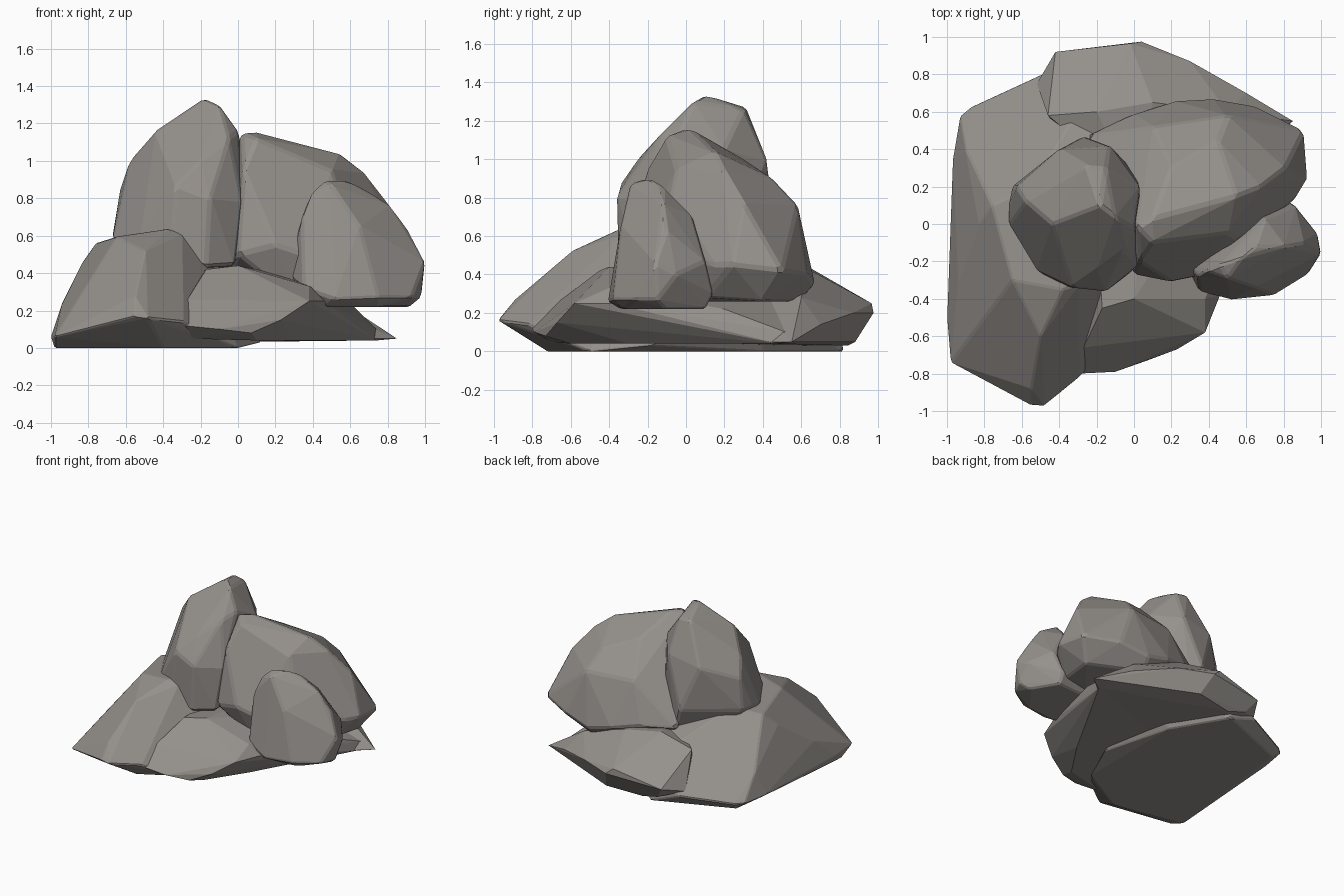
import bpy, bmesh, math

stone = bpy.data.materials.new("warm grey stone")
stone.diffuse_color = (0.30, 0.28, 0.26, 1)


def rock(name, points, chip):
    """Faceted boulder: convex hull of a few corner points with chipped edges."""
    bm = bmesh.new()
    for p in points:
        bm.verts.new(p)
    hull = bmesh.ops.convex_hull(bm, input=bm.verts[:])
    spare = {v for v in hull["geom_interior"] + hull["geom_unused"]
             if isinstance(v, bmesh.types.BMVert)}
    bmesh.ops.delete(bm, geom=list(spare), context='VERTS')
    bmesh.ops.dissolve_limit(bm, angle_limit=math.radians(5),
                             verts=bm.verts[:], edges=bm.edges[:])
    bmesh.ops.recalc_face_normals(bm, faces=bm.faces[:])
    me = bpy.data.meshes.new(name)
    bm.to_mesh(me)
    bm.free()
    me.materials.append(stone)
    ob = bpy.data.objects.new(name, me)
    bpy.context.collection.objects.link(ob)
    if chip:
        bev = ob.modifiers.new("chipped edges", 'BEVEL')
        bev.width = chip
        bev.segments = 1
        bev.limit_method = 'ANGLE'
        bev.angle_limit = math.radians(18)
    return ob


# Upright rock with a slanted ridge
rock("tall_rock", [
    (-.18, .10, 1.335), (-.10, .04, 1.30), (-.25, .31, 1.27), (-.15, .30, 1.26),
    (-.44, 0, 1.16), (0, -.02, 1.16), (-.05, -.14, 1.12), (-.58, .12, 1.0),
    (.03, .20, 1.05), (-.20, -.25, 1.0), (-.13, .42, 1.0), (-.40, .40, .95),
    (-.63, .20, .85), (-.33, -.34, .87), (-.15, -.36, .80), (.02, -.22, .78),
    (-.67, .10, .60), (-.65, .20, .60), (-.27, .47, .60), (-.52, -.25, .60),
    (-.67, 0, .58), (.02, .26, .60), (-.02, -.26, .44), (-.17, -.35, .43),
    (-.35, -.34, .50), (-.50, .20, .40), (-.20, .42, .40)], .014)

# Largest boulder, overhanging at the back right
rock("big_boulder", [
    (.02, -.02, 1.15), (.10, .03, 1.155), (.10, -.10, 1.12), (.55, .15, 1.04),
    (.20, .30, 1.0), (.68, .20, .94), (.45, .45, .90), (.81, .30, .77),
    (.50, .58, .76), (.10, .52, .76), (.03, -.20, .95), (.50, -.05, .95),
    (.91, .50, .42), (.93, .24, .45), (.87, .14, .45), (.65, .63, .40),
    (.42, .67, .35), (.22, .66, .40), (-.25, .47, .45), (0, .59, .45),
    (.35, -.28, .50), (.20, -.31, .55), (0, -.27, .50), (.55, -.08, .80),
    (.80, .40, .26), (.40, .59, .26), (.30, -.20, .26), (-.10, .30, .26),
    (.75, .10, .28)], .015)

# Small rounded boulder on the right
rock("small_boulder", [
    (.46, -.22, .895), (.58, -.18, .895), (.65, -.12, .86), (.50, -.29, .87),
    (.39, -.25, .83), (.81, -.12, .77), (.34, -.28, .70), (.29, -.22, .50),
    (.65, -.34, .65), (.91, -.10, .63), (.70, .03, .71), (1.0, -.16, .46),
    (.98, -.05, .40), (.86, .10, .47), (.28, -.22, .38), (.35, -.36, .32),
    (.52, -.405, .26), (.75, -.38, .27), (.93, -.27, .27), (.98, -.15, .27),
    (.92, -.10, .22), (.80, .14, .30), (.50, .12, .30), (.47, -.34, .22),
    (.75, -.32, .22), (.80, .10, .22), (.55, .08, .22)], .012)

# Broad sloping base rock on the left
rock("left_base_rock", [
    (-.98, -.60, 0), (-.40, -.72, 0), (0, -.50, 0), (0, .40, 0), (.12, -.20, .03),
    (-.25, .82, 0), (-.85, .58, 0), (-1, -.50, .06), (-.98, -.74, .06),
    (-.55, -.97, .17), (-.48, -.975, .16), (-.29, -.82, .14), (-.93, .58, .06),
    (-.87, .63, .06), (-.97, .35, .06), (-.50, .80, .09), (-.94, -.30, .24),
    (-.90, .40, .24), (-.83, 0, .46), (-.76, .10, .56), (-.65, -.30, .595),
    (-.55, -.88, .28), (-.50, -.60, .52), (-.38, -.35, .635), (-.30, -.33, .615),
    (-.17, -.34, .43), (-.55, .20, .60), (-.10, .20, .55), (-.20, .76, .28),
    (.20, .40, .30)], .008)

# Low slab across the front and right
rock("front_slab", [
    (-.30, -.80, .12), (-.10, -.79, .10), (-.28, -.70, .05), (.07, -.73, .08),
    (.23, -.67, .15), (.38, -.58, .25), (.46, -.38, .25), (.38, -.40, .33),
    (.30, -.48, .32), (0, -.40, .44), (-.17, -.45, .42), (-.27, -.66, .26),
    (.10, -.60, .04), (.30, -.30, .04), (.20, -.10, .40), (-.20, 0, .40),
    (.62, .20, .22), (.74, .52, .10), (.74, .48, .04), (.10, .45, .40),
    (-.20, .40, .04)], 0)

# Low slab at the back, thinning to a shard on the right
rock("back_slab", [
    (-.52, .75, .12), (-.42, .92, .17), (-.02, .965, .25), (.04, .975, .20),
    (.30, .87, .20), (.60, .70, .14), (.85, .55, .05), (.74, .48, .04),
    (.10, .88, .05), (-.35, .86, .07), (.10, .65, .42), (-.20, .60, .46),
    (-.46, .58, .38), (.50, .60, .28), (0, .20, .40), (.20, 0, .05),
    (-.40, .50, .03), (-.20, .84, .03)], 0)
